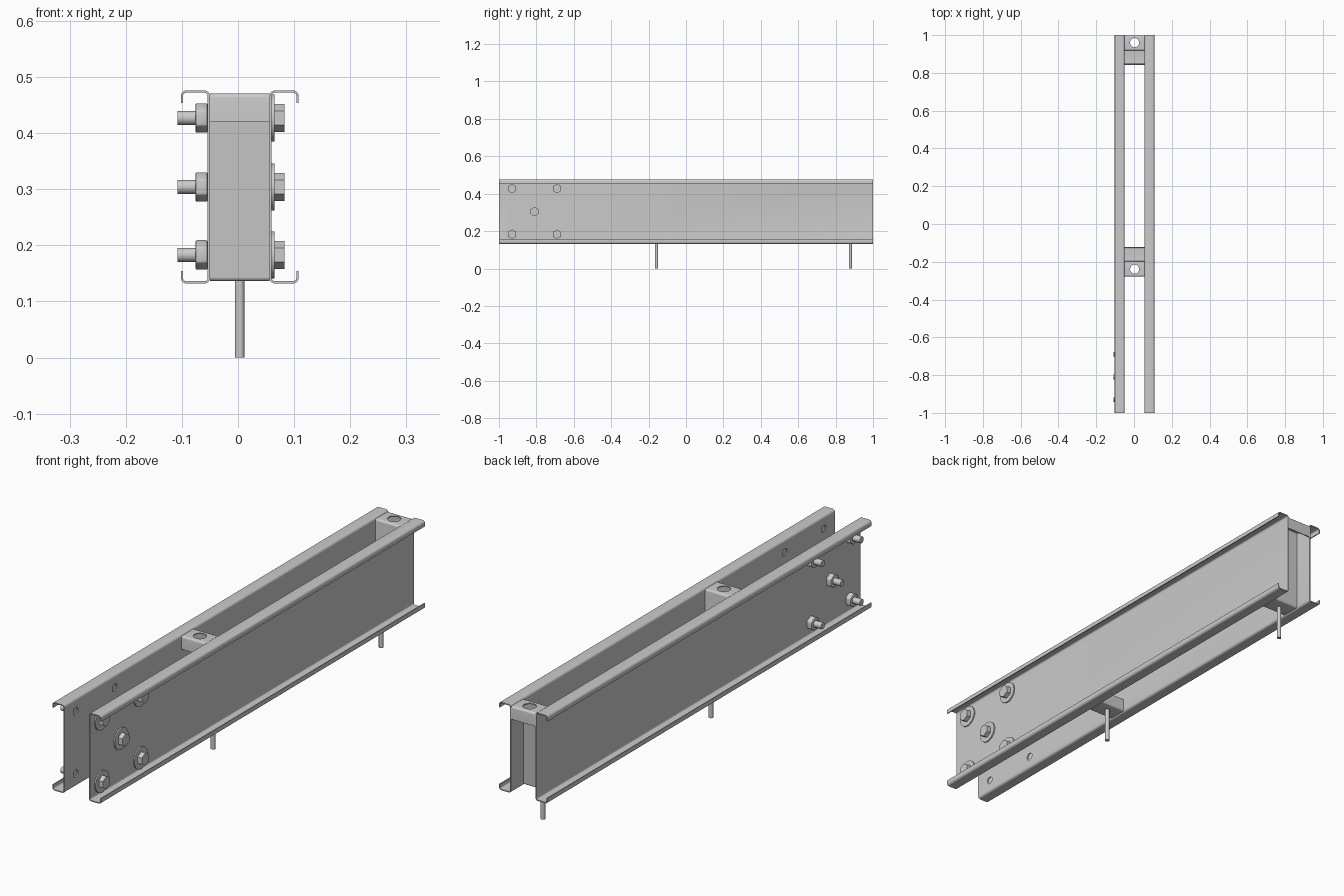
import bpy, bmesh, math
from mathutils import Vector, Matrix

if "Cube" in bpy.data.objects:
    bpy.data.objects.remove(bpy.data.objects["Cube"])

CX = 0.003            # centre plane of the two channels
T = 0.004             # sheet thickness


def finish(bm, name, smooth=True, cutter=None):
    bmesh.ops.recalc_face_normals(bm, faces=bm.faces[:])
    me = bpy.data.meshes.new(name)
    bm.to_mesh(me)
    bm.free()
    ob = bpy.data.objects.new(name, me)
    bpy.context.collection.objects.link(ob)
    if cutter:
        mod = ob.modifiers.new("holes", 'BOOLEAN')
        mod.operation, mod.solver, mod.object = 'DIFFERENCE', 'EXACT', cutter
        bpy.context.view_layer.update()
        dg = bpy.context.evaluated_depsgraph_get()
        cut = bpy.data.meshes.new_from_object(ob.evaluated_get(dg))
        ob.modifiers.clear()
        ob.data = cut
    if smooth:
        bpy.ops.object.select_all(action='DESELECT')
        ob.select_set(True)
        bpy.context.view_layer.objects.active = ob
        bpy.ops.object.shade_smooth_by_angle(angle=math.radians(35))
    return ob


def fillet(path, r, n=5):
    """Round the inner corners of a right-angled 2D path."""
    pts = [Vector(p) for p in path]
    out = [pts[0]]
    for a, b, c in zip(pts, pts[1:], pts[2:]):
        u, v = (a - b).normalized(), (c - b).normalized()
        mid = b + (u + v) * r
        for i in range(n + 1):
            t = i / n * math.pi / 2
            out.append(mid - v * r * math.cos(t) - u * r * math.sin(t))
    return out + [pts[-1]]


def sheet(name, path, r, place, e0, e1, cutter):
    """Folded sheet: thickened path extruded from e0 to e1."""
    pts = fillet(path, r)
    left, right = [], []
    for i, p in enumerate(pts):
        d = (pts[min(i + 1, len(pts) - 1)] - pts[max(i - 1, 0)]).normalized()
        nrm = Vector((-d.y, d.x)) * T / 2
        left.append(p + nrm)
        right.append(p - nrm)
    bm = bmesh.new()
    rings = [[[bm.verts.new(place(p, e)) for p in side] for side in (left, right)]
             for e in (e0, e1)]
    (l0, r0), (l1, r1) = rings
    for i in range(len(pts) - 1):
        j = i + 1
        for q in ((l0[i], l0[j], l1[j], l1[i]), (r0[i], r0[j], r1[j], r1[i]),
                  (l0[i], l0[j], r0[j], r0[i]), (l1[i], l1[j], r1[j], r1[i])):
            bm.faces.new(q)
    for k in (0, -1):
        bm.faces.new((l0[k], l1[k], r1[k], r0[k]))
    return finish(bm, name, True, cutter)


def cyl(bm, axis, a, b, u, v, r, seg=24):
    """Cylinder from a to b along 'X' or 'Z'; u, v are the other coordinates."""
    m = (a + b) / 2
    if axis == 'X':
        mat = Matrix.Translation((m, u, v)) @ Matrix.Rotation(math.pi / 2, 4, 'Y')
    else:
        mat = Matrix.Translation((u, v, m))
    bmesh.ops.create_cone(bm, cap_ends=True, segments=seg, radius1=r, radius2=r,
                          depth=abs(b - a), matrix=mat)


def hexagon(bm, a, b, y, z, r):
    """Hexagonal prism along x with a corner pointing up."""
    rings = [[bm.verts.new((x, y + r * math.sin(k * math.pi / 3),
                            z + r * math.cos(k * math.pi / 3))) for k in range(6)]
             for x in (a, b)]
    for f in rings:
        bm.faces.new(f)
    for k in range(6):
        j = (k + 1) % 6
        bm.faces.new((rings[0][k], rings[0][j], rings[1][j], rings[1][k]))


bolts = [(-0.93, 0.427), (-0.69, 0.427), (-0.81, 0.304), (-0.93, 0.183), (-0.69, 0.183)]
brackets = [(0.921, 1, "end"), (-0.2, -1, "middle")]

# Hole cutters
bm = bmesh.new()
for y, z in bolts:
    cyl(bm, 'X', -0.2, 0.2, y, z, 0.0145)
bolt_cut = finish(bm, "bolt_hole_cutter", False)
bm = bmesh.new()
for y, s, _ in brackets:
    cyl(bm, 'Z', 0.46, 0.48, CX, y + s * 0.039, 0.024, 32)
bracket_cut = finish(bm, "bracket_hole_cutter", False)

# Two lipped channels, back to back
for s, side in ((1, "right"), (-1, "left")):
    prof = [(0.103, 0.454), (0.103, 0.474), (0.055, 0.474),
            (0.055, 0.134), (0.103, 0.134), (0.103, 0.154)]
    sheet(side + "_channel", prof, 0.008,
          lambda p, e, s=s: (CX + s * p.x, e, p.y), -1, 1, bolt_cut)

# Lipped Z brackets and their hanging rods
for y, s, tag in brackets:
    w = 0.076
    prof = [(w, 0.42), (w, 0.469), (0, 0.469), (0, 0.138), (-w, 0.138), (-w, 0.187)]
    sheet(tag + "_bracket", prof, 0.006,
          lambda p, e, y=y, s=s: (CX + e, y + s * p.x, p.y), -0.053, 0.053, bracket_cut)
    bm = bmesh.new()
    ry = y - s * 0.042
    cyl(bm, 'Z', 0, 0.143, CX, ry, 0.0085)
    cyl(bm, 'Z', 0.14, 0.144, CX, ry, 0.015)
    finish(bm, tag + "_rod")

# Bolt heads with washers on the right, nuts with stud ends on the left
for i, (y, z) in enumerate(bolts, 1):
    web = CX + 0.057
    bm = bmesh.new()
    cyl(bm, 'X', web, web + 0.005, y, z, 0.042, 32)
    finish(bm, f"washer_{i}")
    bm = bmesh.new()
    hexagon(bm, web + 0.005, web + 0.023, y, z, 0.025)
    finish(bm, f"bolt_head_{i}", False)
    web = CX - 0.057
    bm = bmesh.new()
    hexagon(bm, web, web - 0.022, y, z, 0.027)
    bmesh.ops.bevel(bm, geom=bm.edges[:], offset=0.003, segments=2,
                    profile=0.5, affect='EDGES')
    finish(bm, f"nut_{i}")
    bm = bmesh.new()
    cyl(bm, 'X', web, -0.108, y, z, 0.0125)
    finish(bm, f"bolt_end_{i}")

for c in (bolt_cut, bracket_cut):
    bpy.data.objects.remove(c)
